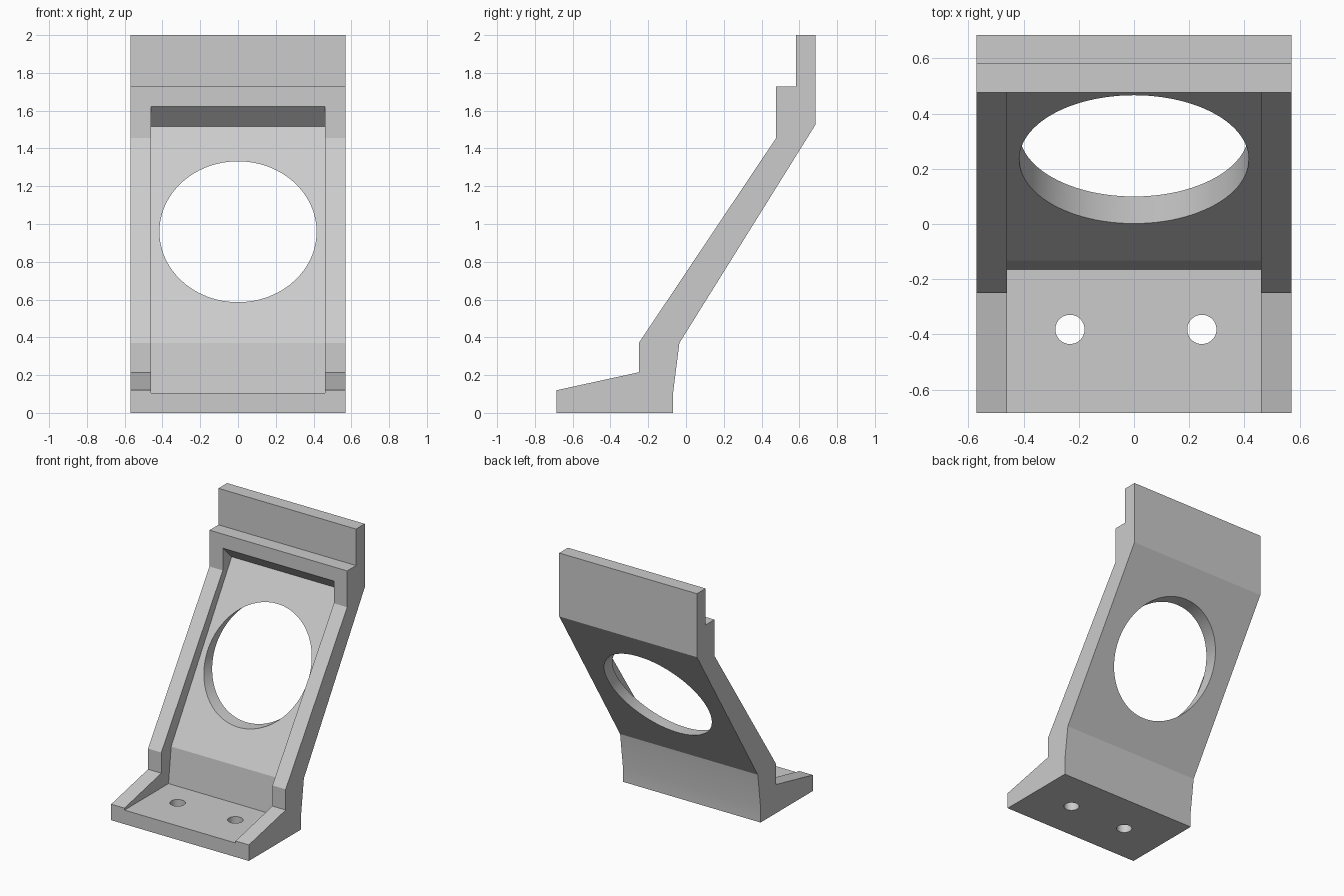
import bpy
import bmesh
import math
from mathutils import Matrix

if "Cube" in bpy.data.objects:
    bpy.data.objects.remove(bpy.data.objects["Cube"], do_unlink=True)

HALF_WIDTH = 0.57
POCKET_HALF = 0.46

grey = bpy.data.materials.new("light grey")
grey.use_nodes = True
colour = (0.6, 0.6, 0.6, 1)
grey.diffuse_color = colour
grey.node_tree.nodes["Principled BSDF"].inputs["Base Color"].default_value = colour


def to_object(bm, name):
    bmesh.ops.recalc_face_normals(bm, faces=bm.faces)
    mesh = bpy.data.meshes.new(name)
    bm.to_mesh(mesh)
    bm.free()
    mesh.materials.append(grey)
    obj = bpy.data.objects.new(name, mesh)
    bpy.context.collection.objects.link(obj)
    return obj


def prism(name, profile, half):
    """Extrude a side profile of (y, z) points along x."""
    bm = bmesh.new()
    face = bm.faces.new([bm.verts.new((-half, y, z)) for y, z in profile])
    moved = bmesh.ops.extrude_face_region(bm, geom=[face])["geom"]
    verts = [v for v in moved if isinstance(v, bmesh.types.BMVert)]
    bmesh.ops.translate(bm, verts=verts, vec=(2 * half, 0, 0))
    return to_object(bm, name)


def cylinder(name, centre, scale, turn=0, sides=96):
    bm = bmesh.new()
    matrix = (Matrix.Translation(centre) @ Matrix.Diagonal((*scale, 1))
              @ Matrix.Rotation(turn, 4, "X"))
    bmesh.ops.create_cone(bm, cap_ends=True, segments=sides, radius1=1,
                          radius2=1, depth=2, matrix=matrix)
    return to_object(bm, name)


def cut(target, cutter):
    cutter.hide_render = True
    mod = target.modifiers.new(cutter.name, "BOOLEAN")
    mod.operation = "DIFFERENCE"
    mod.solver = "EXACT"
    mod.object = cutter
    bpy.context.view_layer.objects.active = target
    bpy.ops.object.modifier_apply(modifier=mod.name)
    bpy.data.objects.remove(cutter, do_unlink=True)


# Bracket body: foot, leaning web and stepped top lip
bracket = prism("bracket", [
    (-0.685, 0), (-0.685, 0.12), (-0.25, 0.215), (-0.25, 0.37),
    (0.477, 1.455), (0.477, 1.727), (0.582, 1.727), (0.582, 2),
    (0.685, 2), (0.685, 1.525), (-0.035, 0.37), (-0.068, 0.11), (-0.068, 0),
], HALF_WIDTH)

# Front recess that leaves a rail on each side
cut(bracket, prism("recess", [
    (-0.8, 0.105), (-0.165, 0.105), (-0.133, 0.37), (0.582, 1.517),
    (0.477, 1.622), (0.377, 1.722), (-0.8, 1.722),
], POCKET_HALF))

# Large oval opening, cut straight from front to back
cut(bracket, cylinder("opening", (0, 0.2, 0.959), (0.416, 1, 0.373), math.pi / 2))

# Two bolt holes through the foot
for x in (-0.232, 0.246):
    cut(bracket, cylinder("bolt_hole", (x, -0.382, 0), (0.053, 0.053, 0.2), sides=48))

bpy.ops.object.select_all(action="DESELECT")
bracket.select_set(True)
bpy.context.view_layer.objects.active = bracket
bpy.ops.object.shade_smooth_by_angle(angle=math.radians(20))
